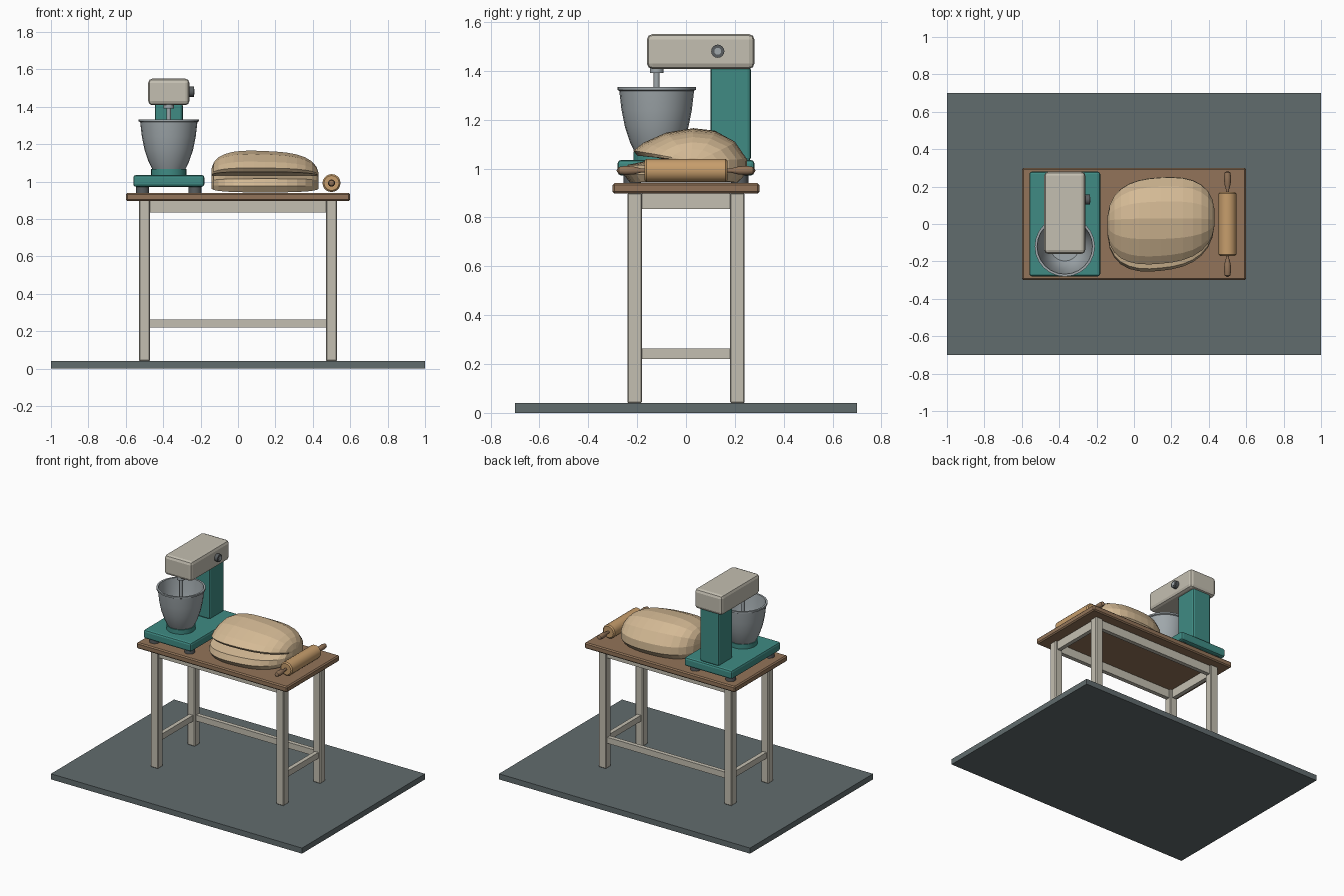
import bpy, bmesh, math
from mathutils import Vector, Matrix

if "Cube" in bpy.data.objects:
    bpy.data.objects.remove(bpy.data.objects["Cube"])


def material(name, r, g, b):
    m = bpy.data.materials.new(name)
    m.use_nodes = True
    m.diffuse_color = (r, g, b, 1)
    m.node_tree.nodes["Principled BSDF"].inputs["Base Color"].default_value = (r, g, b, 1)
    return m


SLATE = material("slate floor", .12, .15, .155)
CREAM = material("cream paint", .55, .52, .44)
WOOD = material("brown wood", .29, .175, .10)
PIN = material("honey wood", .57, .34, .15)
DOUGH = material("dough", .66, .49, .30)
TEAL = material("teal enamel", .05, .26, .23)
STEEL = material("steel", .35, .39, .41)
RUBBER = material("dark rubber", .10, .11, .115)


def finish(name, bm, mat, bevel=0, segments=1, smooth=False):
    bmesh.ops.recalc_face_normals(bm, faces=bm.faces)
    mesh = bpy.data.meshes.new(name)
    bm.to_mesh(mesh)
    bm.free()
    mesh.materials.append(mat)
    ob = bpy.data.objects.new(name, mesh)
    bpy.context.collection.objects.link(ob)
    if bevel:
        mod = ob.modifiers.new("Bevel", 'BEVEL')
        mod.width, mod.segments = bevel, segments
    if smooth:
        bpy.ops.object.select_all(action='DESELECT')
        ob.select_set(True)
        bpy.context.view_layer.objects.active = ob
        bpy.ops.object.shade_smooth_by_angle(angle=math.radians(35))
    return ob


def box(name, x, y, z, mat, bevel=0, segments=1):
    """Box from (min, max) pairs."""
    bm = bmesh.new()
    size = Vector([b - a for a, b in (x, y, z)])
    mid = Vector([(a + b) / 2 for a, b in (x, y, z)])
    bmesh.ops.create_cube(bm, size=1, matrix=Matrix.Translation(mid) @ Matrix.Diagonal(size).to_4x4())
    return finish(name, bm, mat, bevel, segments)


def lathe(name, profile, place, mat, axis='Z', sides=24):
    """Spin (radius, height) points around an axis through place."""
    bm = bmesh.new()
    verts = [bm.verts.new((r, 0, h)) for r, h in profile]
    edges = [bm.edges.new(p) for p in zip(verts, verts[1:])]
    bmesh.ops.spin(bm, geom=verts + edges, axis=(0, 0, 1), cent=(0, 0, 0),
                   angle=2 * math.pi, steps=sides)
    bmesh.ops.remove_doubles(bm, verts=bm.verts, dist=.0002)
    turn = {'Z': Matrix.Identity(4), 'Y': Matrix.Rotation(-math.pi / 2, 4, 'X'),
            'X': Matrix.Rotation(math.pi / 2, 4, 'Y')}[axis]
    bmesh.ops.transform(bm, matrix=Matrix.Translation(place) @ turn, verts=bm.verts)
    return finish(name, bm, mat, smooth=True)


def disc(name, r, h, place, mat, axis='Z', sides=16):
    return lathe(name, [(0, 0), (r, 0), (r, h), (0, h)], place, mat, axis, sides)


# Floor and table
box("floor", (-1, 1), (-.7, .7), (0, .04), SLATE)
box("table_top", (-.6, .6), (-.3, .3), (.897, .94), WOOD, .008)
for sx, side in ((-1, "right"), (1, "left")):
    for sy, end in ((-1, "front"), (1, "back")):
        box(f"{end}_{side}_leg", sorted((sx * .47, sx * .53)), sorted((sy * .18, sy * .24)),
            (.04, .9), CREAM, .005)
    across = sorted((sx * .485, sx * .515))
    box(f"{side}_apron", across, (-.18, .18), (.835, .9), CREAM)
    box(f"{side}_stretcher", across, (-.18, .18), (.22, .263), CREAM)
for sy, end in ((-1, "front"), (1, "back")):
    box(f"{end}_apron", (-.47, .47), sorted((sy * .195, sy * .225)), (.835, .9), CREAM)
box("back_stretcher", (-.47, .47), (.195, .225), (.22, .263), CREAM)

# Mixer body
MX, MY = -.37, -.12
box("mixer_base", (-.56, -.18), (-.28, .28), (.972, 1.035), TEAL, .014, 2)
for sx in (-.14, .14):
    for y in (-.22, .22):
        disc("mixer_foot", .035, .035, (MX + sx, y, .94), RUBBER)
box("mixer_column", (-.445, -.295), (.1, .265), (1.03, 1.42), TEAL, .014, 2)
box("mixer_head", (-.48, -.26), (-.16, .28), (1.408, 1.55), CREAM, .022, 2)
disc("speed_knob", .027, .026, (-.262, .13, 1.48), RUBBER, 'X')
disc("knob_cap", .014, .004, (-.236, .13, 1.48), STEEL, 'X')

# Mixing bowl with inner wall, and its seat
disc("bowl_seat", .095, .034, (MX, MY, 1.033), TEAL, sides=24)
lathe("mixing_bowl", [(0, 1.065), (.088, 1.065), (.108, 1.105), (.13, 1.17), (.144, 1.24),
                      (.153, 1.318), (.161, 1.322), (.161, 1.333), (.148, 1.333),
                      (.138, 1.24), (.122, 1.17), (.1, 1.11), (.078, 1.08), (0, 1.078)],
      (MX, MY, 0), STEEL)

# Drive hub, shaft and dough hook
disc("drive_hub", .028, .022, (MX, MY, 1.39), STEEL)
disc("drive_shaft", .012, .16, (MX, MY, 1.235), STEEL, sides=12)
curve = bpy.data.curves.new("dough_hook", 'CURVE')
curve.dimensions = '3D'
curve.bevel_depth, curve.bevel_resolution, curve.resolution_u = .011, 2, 5
curve.use_fill_caps = True
curve.materials.append(STEEL)
spline = curve.splines.new('BEZIER')
path = [(0, 0, 1.25), (.05, 0, 1.2), (.03, .02, 1.13), (-.04, 0, 1.12)]
spline.bezier_points.add(len(path) - 1)
for point, co in zip(spline.bezier_points, path):
    point.co = Vector(co) + Vector((MX, MY, 0))
    point.handle_left_type = point.handle_right_type = 'AUTO'
bpy.context.collection.objects.link(bpy.data.objects.new("dough_hook", curve))

# Folded dough: a C-shaped section swept along x and closed at both ends
fold = [(-.225, .942), (-.25, .975), (-.235, 1.015), (-.15, 1.033), (-.06, 1.03),
        (-.12, 1.045), (-.195, 1.052), (-.212, 1.072), (-.17, 1.105), (-.08, 1.145),
        (.03, 1.163), (.12, 1.153), (.2, 1.11), (.247, 1.04), (.25, .985), (.21, .942)]
bm = bmesh.new()
rings = []
STEPS = 14
for i in range(STEPS + 1):
    t = -math.cos(math.pi * (.03 + .94 * i / STEPS))
    wide = (1 - abs(t) ** 2.6) ** (1 / 2.6)
    tall = (1 - abs(t) ** 3) ** (1 / 2.6)
    ring = []
    for y, z in fold:
        skew = .025 * t * max(0, -y / .2) + .012 * t * max(0, y / .2)
        lift = -.012 * t * max(0, (z - 1.03) / .13)
        pivot = 1.03 if z > 1.03 else .99
        squeeze = tall if z > 1.03 else .5 + .5 * tall
        ring.append(bm.verts.new((.145 + .288 * t, .015 + (y - .015) * wide + skew,
                                  pivot + (z - pivot) * squeeze + lift)))
    rings.append(ring)
for a, b in zip(rings, rings[1:]):
    for j in range(len(fold)):
        k = (j + 1) % len(fold)
        bm.faces.new((a[j], a[k], b[k], b[j]))
for ring in (rings[0], rings[-1]):
    bm.faces.new(ring)
finish("folded_dough", bm, DOUGH)

# Rolling pin lying along y
lathe("rolling_pin_barrel", [(0, -.17), (.04, -.17), (.048, -.162), (.048, .162),
                             (.04, .17), (0, .17)], (.5, 0, .992), PIN, 'Y', 20)
for s, side in ((-1, "front"), (1, "back")):
    lathe(f"{side}_pin_handle", [(.009, s * .165), (.009, s * .185), (.017, s * .215),
                                 (.019, s * .25), (.015, s * .275), (0, s * .285)],
          (.5, 0, .992), WOOD, 'Y', 14)
